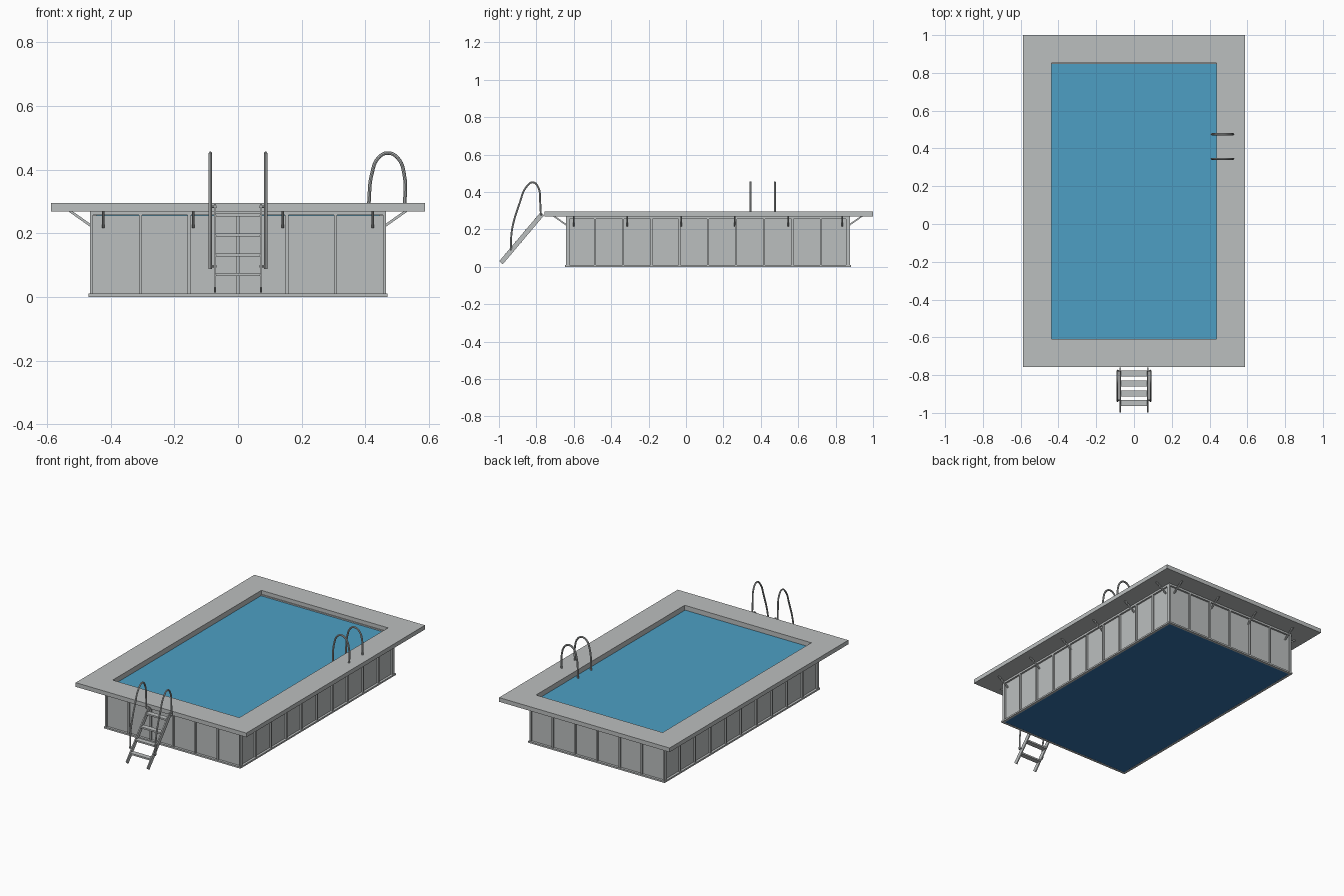
import bpy, bmesh
from mathutils import Vector, Matrix

cube = bpy.data.objects.get("Cube")
if cube:
    bpy.data.objects.remove(cube, do_unlink=True)


def material(name, rgb):
    m = bpy.data.materials.new(name)
    m.use_nodes = True
    m.diffuse_color = (*rgb, 1)
    m.node_tree.nodes["Principled BSDF"].inputs["Base Color"].default_value = (*rgb, 1)
    return m


GREY = material("light grey", (0.50, 0.52, 0.52))
WATER = material("water blue", (0.074, 0.347, 0.552))
FLOOR = material("deep blue", (0.032, 0.16, 0.40))


def finish(name, bm, mat):
    bmesh.ops.recalc_face_normals(bm, faces=bm.faces)
    mesh = bpy.data.meshes.new(name)
    bm.to_mesh(mesh)
    bm.free()
    mesh.materials.append(mat)
    ob = bpy.data.objects.new(name, mesh)
    bpy.context.collection.objects.link(ob)
    return ob


def add_box(bm, lo, hi):
    lo, hi = Vector(lo), Vector(hi)
    bmesh.ops.create_cube(bm, size=1, matrix=Matrix.Translation((lo + hi) / 2)
                          @ Matrix.Diagonal((*(hi - lo), 1)))


def box(name, lo, hi, mat=GREY):
    bm = bmesh.new()
    add_box(bm, lo, hi)
    return finish(name, bm, mat)


def add_beam(bm, p, q, side, thin, wide):
    """Straight bar from p to q, thin along side."""
    p, q, side = Vector(p), Vector(q), Vector(side)
    d = (q - p).normalized()
    rot = Matrix((side, d.cross(side), d)).transposed().to_4x4()
    bmesh.ops.create_cube(bm, size=1, matrix=Matrix.Translation((p + q) / 2) @ rot
                          @ Matrix.Diagonal((thin, wide, (q - p).length, 1)))


def ring(name, outer, inner, z0, z1, cy):
    """Rectangular frame given by outer and inner half sizes."""
    bm = bmesh.new()
    loops = []
    for (hx, hy), z in ((outer, z0), (outer, z1), (inner, z1), (inner, z0)):
        loops.append([bm.verts.new((sx * hx, cy + sy * hy, z))
                      for sx, sy in ((-1, -1), (1, -1), (1, 1), (-1, 1))])
    for i in range(4):
        a, b = loops[i], loops[(i + 1) % 4]
        for j in range(4):
            k = (j + 1) % 4
            bm.faces.new((a[j], a[k], b[k], b[j]))
    return finish(name, bm, GREY)


def tube(name, pts, radius):
    cu = bpy.data.curves.new(name, 'CURVE')
    cu.dimensions = '3D'
    cu.bevel_depth = radius
    cu.bevel_resolution = 2
    cu.resolution_u = 6
    cu.use_fill_caps = True
    sp = cu.splines.new('BEZIER')
    sp.bezier_points.add(len(pts) - 1)
    for bp, co in zip(sp.bezier_points, pts):
        bp.co = co
        bp.handle_left_type = bp.handle_right_type = 'AUTO'
    cu.materials.append(GREY)
    ob = bpy.data.objects.new(name, cu)
    bpy.context.collection.objects.link(ob)
    bpy.ops.object.select_all(action='DESELECT')
    bpy.context.view_layer.objects.active = ob
    ob.select_set(True)
    bpy.ops.object.convert(target='MESH')
    bpy.ops.object.shade_smooth_by_angle()


CY = 0.117          # centre of the basin along y
HX, HY = 0.465, 0.759
INSET = 0.01

# Basin: panels, rails, floor and water
px, py = HX - INSET, HY - INSET
box("wall_panels", (-px, CY - py, 0.006), (px, CY + py, 0.256))
ring("bottom_rail", (HX + 0.005, HY + 0.005), (px, py), 0, 0.01, CY)
ring("top_rail", (HX, HY), (0.436, 0.731), 0.257, 0.271, CY)
box("basin_floor", (-px, CY - py, 0.001), (px, CY + py, 0.005), FLOOR)
box("water", (-0.445, CY - 0.74, 0.25), (0.445, CY + 0.74, 0.263), WATER)

# Deck around the basin
ring("deck", (0.587, 0.8785), (0.436, 0.731), 0.269, 0.295, 0.1215)

# Upright ribs between the panels
bm = bmesh.new()
w = 0.005
for s in (-1, 1):
    for k in range(-3, 4):
        x = k * (HX - w) / 3
        y0, y1 = sorted((CY + s * HY, CY + s * (py - 0.01)))
        add_box(bm, (x - w, y0, 0.005), (x + w, y1, 0.269))
    for k in range(-4, 5):
        y = CY + k * (HY - w) / 5
        x0, x1 = sorted((s * HX, s * (px - 0.01)))
        add_box(bm, (x0, y - w, 0.005), (x1, y + w, 0.269))
finish("wall_ribs", bm, GREY)

# Diagonal struts holding up the deck
bm = bmesh.new()
for s in (-1, 1):
    for k in range(4):
        x = (k - 1.5) * 0.282
        add_beam(bm, (x, CY + s * (HY - 0.008), 0.22), (x, CY + s * (HY + 0.066), 0.272),
                 (1, 0, 0), 0.008, 0.008)
    for k in range(6):
        y = CY + (k - 2.5) * 0.287
        add_beam(bm, (s * (HX - 0.008), y, 0.22), (s * (HX + 0.066), y, 0.272),
                 (0, 1, 0), 0.008, 0.008)
finish("deck_struts", bm, GREY)

# Outside ladder: stringers, treads and rail fixings
foot, head = Vector((0, -0.989, 0.022)), Vector((0, -0.768, 0.284))
bm = bmesh.new()
for s in (-1, 1):
    side = Vector((s * 0.072, 0, 0))
    add_beam(bm, foot + side, head + side, (1, 0, 0), 0.007, 0.025)
finish("ladder_stringers", bm, GREY)

bm = bmesh.new()
for z in (0.07, 0.132, 0.194, 0.257):
    y = foot.y + (z - foot.z) / (head.z - foot.z) * (head.y - foot.y)
    add_box(bm, (-0.07, y - 0.016, z - 0.005), (0.07, y + 0.016, z + 0.005))
finish("ladder_treads", bm, GREY)

RAIL = ((-0.937, 0.088), (-0.93, 0.2), (-0.888, 0.345), (-0.855, 0.425),
        (-0.818, 0.452), (-0.79, 0.425), (-0.78, 0.35), (-0.776, 0.275))
for s, label in ((-1, "right"), (1, "left")):
    tube(label + "_ladder_handrail", [(s * 0.087, y, z) for y, z in RAIL], 0.005)
    for y, z, part in ((-0.932, 0.097, "lower"), (-0.776, 0.283, "upper")):
        tube(f"{label}_{part}_rail_fixing", [(s * 0.068, y, z), (s * 0.09, y, z)], 0.004)

# Grab rails arching from the deck into the water
ARCH = ((0.411, 0.25), (0.412, 0.31), (0.42, 0.385), (0.442, 0.438), (0.472, 0.452),
        (0.503, 0.435), (0.522, 0.385), (0.524, 0.285))
for y, label in ((0.345, "front"), (0.475, "back")):
    tube(label + "_grab_rail", [(x, y, z) for x, z in ARCH], 0.0055)
